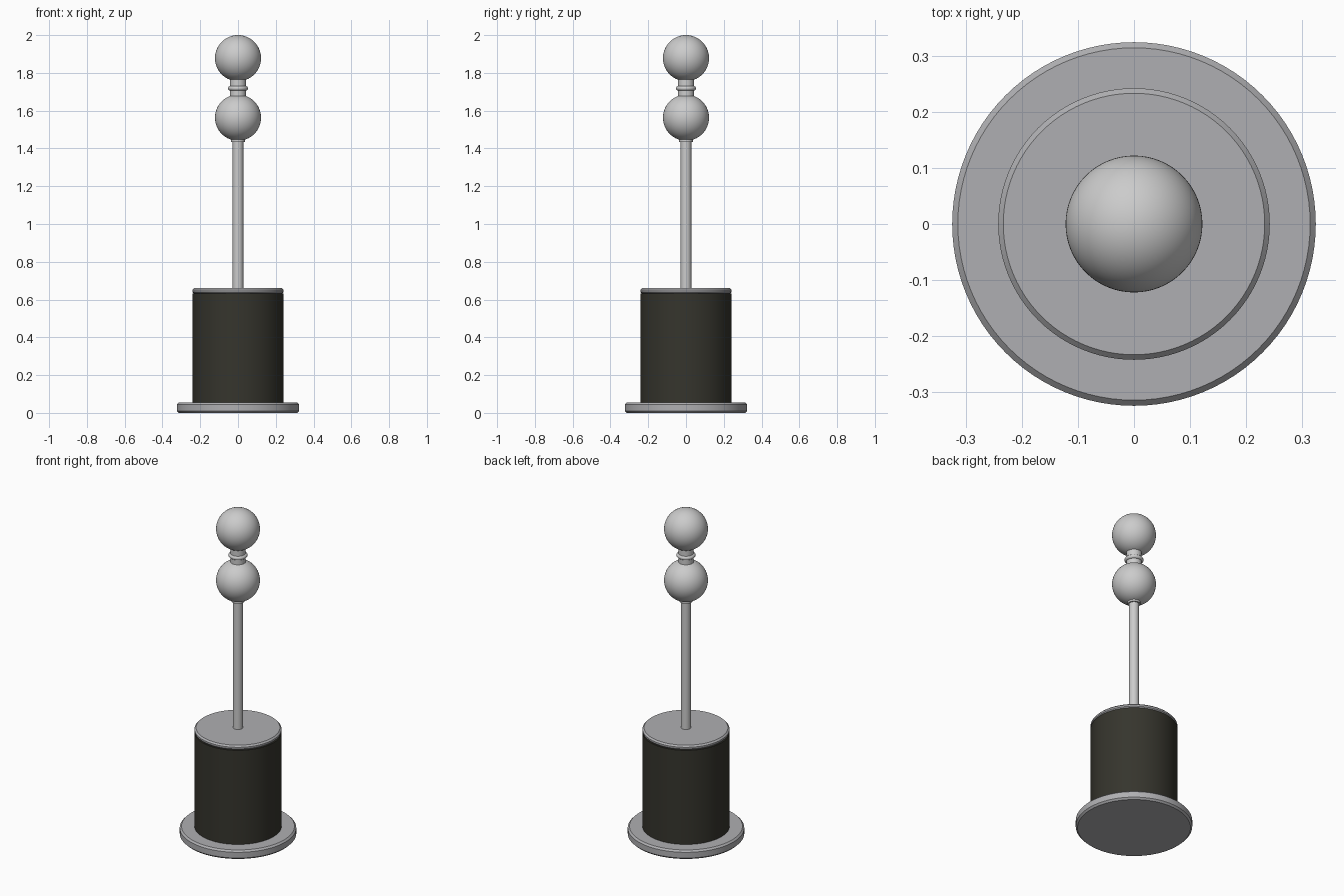
import bpy, math

if "Cube" in bpy.data.objects:
    bpy.data.objects.remove(bpy.data.objects["Cube"])


def material(name, rgb):
    m = bpy.data.materials.new(name)
    m.diffuse_color = (*rgb, 1)
    m.use_nodes = True
    m.node_tree.nodes["Principled BSDF"].inputs["Base Color"].default_value = m.diffuse_color
    return m


METAL = material("polished metal", (0.60, 0.60, 0.60))
PLATE = material("plate grey", (0.43, 0.43, 0.445))
DARK = material("dark olive", (0.036, 0.035, 0.026))


def finish(name, mat):
    ob = bpy.context.object
    ob.name = name
    ob.data.materials.append(mat)
    return ob


def cylinder(name, r, z0, z1, mat, bevel=0, sides=96):
    bpy.ops.mesh.primitive_cylinder_add(vertices=sides, radius=r, depth=z1 - z0,
                                        location=(0, 0, (z0 + z1) / 2))
    ob = finish(name, mat)
    bpy.ops.object.shade_smooth_by_angle(angle=math.radians(30))
    if bevel:
        b = ob.modifiers.new("chamfer", 'BEVEL')
        b.width = bevel
        b.segments = 1
        b.limit_method = 'ANGLE'
    return ob


def ball(name, z, r):
    bpy.ops.mesh.primitive_uv_sphere_add(segments=64, ring_count=32, radius=r, location=(0, 0, z))
    finish(name, METAL)
    bpy.ops.object.shade_smooth()


# Base plate, dark drum and its cap
cylinder("base_plate", 0.324, 0, 0.055, PLATE, 0.01)
cylinder("drum", 0.242, 0.05, 0.632, DARK)
cylinder("drum_cap", 0.242, 0.632, 0.66, PLATE, 0.009)

# Rod with a small collar under the lower ball
cylinder("rod", 0.028, 0.65, 1.50, METAL, sides=48)
cylinder("rod_collar", 0.036, 1.435, 1.47, METAL, sides=48)

# Two balls joined by a ringed neck
ball("lower_ball", 1.563, 0.122)
ball("upper_ball", 1.878, 0.122)
cylinder("neck", 0.043, 1.66, 1.78, METAL, sides=48)
bpy.ops.mesh.primitive_torus_add(major_radius=0.041, minor_radius=0.012, major_segments=48,
                                 minor_segments=16, location=(0, 0, 1.718))
finish("neck_ring", METAL)
bpy.ops.object.shade_smooth()
